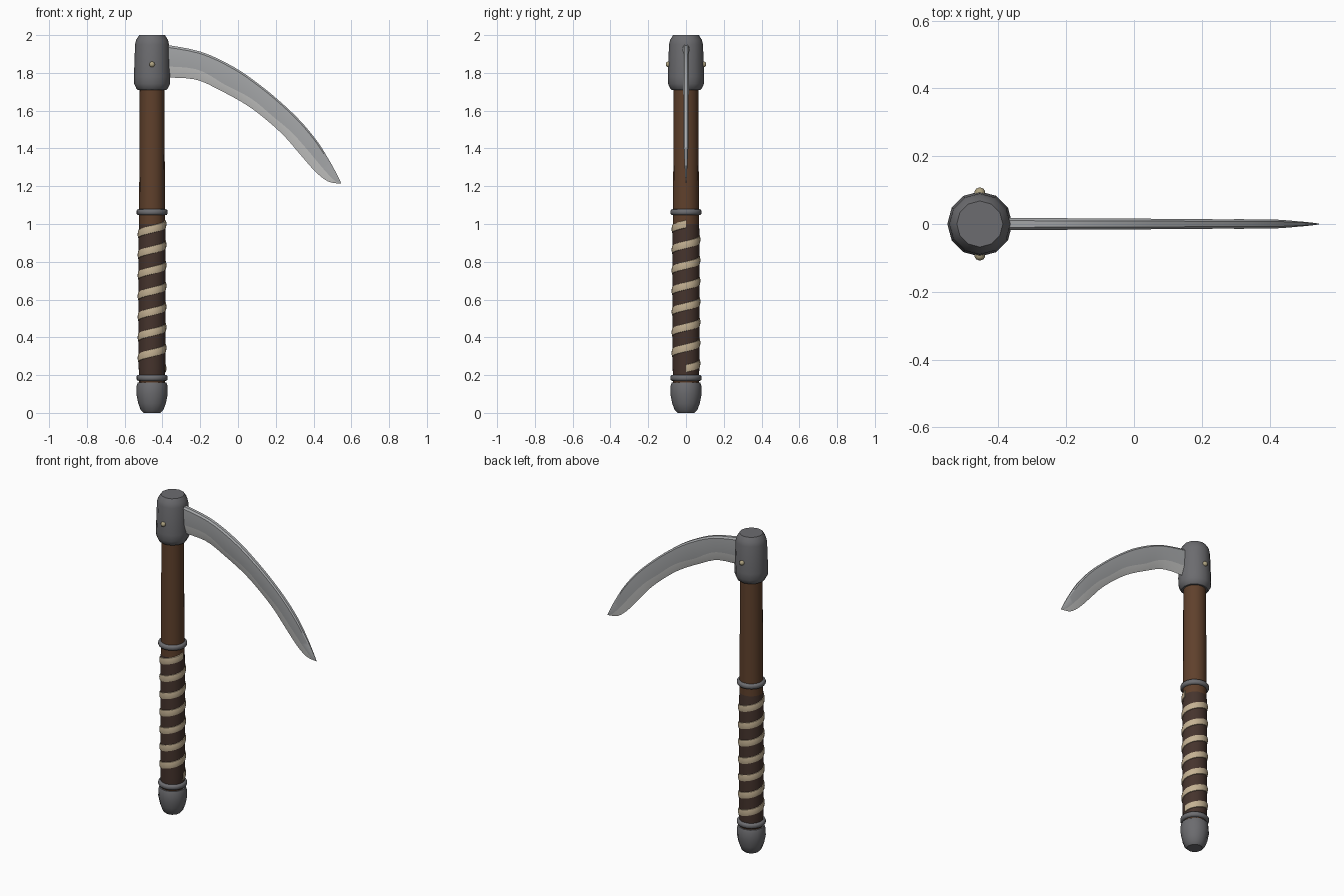
import bpy, bmesh
from math import sin, cos, tau
from mathutils import Vector

cube = bpy.data.objects.get("Cube")
if cube:
    bpy.data.objects.remove(cube, do_unlink=True)

AXIS = -0.455  # x of the handle


def material(name, rgb):
    m = bpy.data.materials.new(name)
    m.use_nodes = True
    m.diffuse_color = (*rgb, 1)
    m.node_tree.nodes["Principled BSDF"].inputs["Base Color"].default_value = (*rgb, 1)
    return m


iron = material("dark iron", (0.15, 0.15, 0.16))
steel = material("blade steel", (0.40, 0.41, 0.42))
edge_steel = material("sharpened edge", (0.55, 0.55, 0.54))
wood = material("brown wood", (0.115, 0.052, 0.025))
leather = material("dark leather", (0.06, 0.034, 0.026))
cord = material("cream cord", (0.55, 0.44, 0.29))
brass = material("pale brass", (0.42, 0.36, 0.22))


def finish(name, bm, mats, angle=0.6):
    bmesh.ops.recalc_face_normals(bm, faces=bm.faces)
    mesh = bpy.data.meshes.new(name)
    bm.to_mesh(mesh)
    bm.free()
    for m in mats:
        mesh.materials.append(m)
    obj = bpy.data.objects.new(name, mesh)
    bpy.context.collection.objects.link(obj)
    bpy.ops.object.select_all(action="DESELECT")
    obj.select_set(True)
    bpy.context.view_layer.objects.active = obj
    bpy.ops.object.shade_smooth_by_angle(angle=angle)
    return obj


def loft(bm, rings):
    """Skin closed rings of points and cap both ends."""
    rows = [[bm.verts.new(p) for p in ring] for ring in rings]
    for a, b in zip(rows, rows[1:]):
        for i in range(len(a)):
            j = (i + 1) % len(a)
            bm.faces.new((a[i], a[j], b[j], b[i]))
    bm.faces.new(rows[0])
    bm.faces.new(rows[-1])


def turned(name, profile, mat, sides=12, angle=0.6):
    """Lathe a (radius, height) profile about the handle axis."""
    bm = bmesh.new()
    loft(bm, [[(AXIS + r * cos(tau * i / sides), r * sin(tau * i / sides), z)
               for i in range(sides)] for r, z in profile])
    return finish(name, bm, [mat], angle)


# Handle, grip and metal fittings
turned("handle", [(0.068, 0.13), (0.069, 1.0), (0.065, 1.74)], wood, 16)
turned("grip_sleeve", [(0.069, 0.2), (0.071, 0.24), (0.071, 0.96), (0.069, 1.0)], leather, 16)
turned("pommel", [(0.045, 0), (0.06, 0.015), (0.073, 0.05), (0.083, 0.1),
                  (0.081, 0.145), (0.076, 0.16)], iron)
turned("head_socket", [(0.076, 1.71), (0.082, 1.715), (0.095, 1.742), (0.096, 1.78),
                       (0.09, 1.95), (0.084, 1.975), (0.068, 2)], iron)
for name, z in (("lower_collar", 0.185), ("upper_collar", 1.063)):
    turned(name, [(0.066, z - 0.016), (0.078, z - 0.014), (0.083, z - 0.006),
                  (0.083, z + 0.006), (0.078, z + 0.014), (0.066, z + 0.016)], iron, 20, 1.0)

# Cord wound around the grip as a flat spiral strip
TURNS, STEPS, LOW, HIGH = 7, 24, 0.235, 1.0
bm = bmesh.new()
rings = []
for i in range(TURNS * STEPS + 1):
    a = tau * i / STEPS
    z = LOW + (HIGH - LOW) * i / (TURNS * STEPS)
    rings.append([(AXIS + r * cos(a), r * sin(a), z + dz)
                  for r, dz in ((0.066, -0.021), (0.074, -0.019), (0.077, 0),
                                (0.074, 0.019), (0.066, 0.021))])
loft(bm, rings)
finish("grip_cord", bm, [cord])

# Rivets on the front and back of the socket
for name, side in (("front_rivet", -1), ("back_rivet", 1)):
    bm = bmesh.new()
    loft(bm, [[(AXIS + r * cos(tau * i / 10), side * y, 1.845 + r * sin(tau * i / 10))
               for i in range(10)]
              for r, y in ((0.015, 0.08), (0.015, 0.098), (0.011, 0.104), (0.004, 0.107))])
    finish(name, bm, [brass], 1.0)

# Curved blade: back x, z, edge x, z, bevel share, half thickness
stations = [Vector(s) for s in (
    (-0.42, 1.955, -0.42, 1.775, 0.33, 0.018),
    (-0.20, 1.913, -0.23, 1.766, 0.36, 0.017),
    (-0.02, 1.83, -0.09, 1.705, 0.27, 0.016),
    (0.12, 1.733, 0.05, 1.627, 0.33, 0.015),
    (0.24, 1.633, 0.16, 1.543, 0.30, 0.014),
    (0.34, 1.535, 0.25, 1.46, 0.36, 0.014),
    (0.425, 1.43, 0.33, 1.367, 0.4, 0.013),
    (0.49, 1.325, 0.41, 1.277, 0.45, 0.008),
    (0.53, 1.25, 0.475, 1.226, 0.5, 0.004),
    (0.547, 1.214, 0.535, 1.214, 0.5, 0.001))]


def spline(p, i, t):
    a, b, c, d = (p[max(0, min(len(p) - 1, i + k))] for k in (-1, 0, 1, 2))
    return (b * 2 + (c - a) * t + (a * 2 - b * 5 + c * 4 - d) * t * t
            + (b * 3 - a - c * 3 + d) * t ** 3) / 2


rings = []
for i in range(len(stations) - 1):
    for k in range(4):
        rings.append(spline(stations, i, k / 4))
rings.append(stations[-1])


def section(s):
    back, edge = Vector((s[0], 0, s[1])), Vector((s[2], 0, s[3]))
    side = [(1, 0.55), (0.93, 1), (s[4], 0.85)]
    points = [(f, w) for f, w in side] + [(0, 0)] + [(f, -w) for f, w in reversed(side)]
    return [edge.lerp(back, f) + Vector((0, w * s[5], 0)) for f, w in points]


bm = bmesh.new()
loft(bm, [section(s) for s in rings])
bm.faces.ensure_lookup_table()
for n, face in enumerate(bm.faces):
    if n < 7 * (len(rings) - 1) and n % 7 in (2, 3):
        face.material_index = 1
finish("blade", bm, [steel, edge_steel], 0.5)
